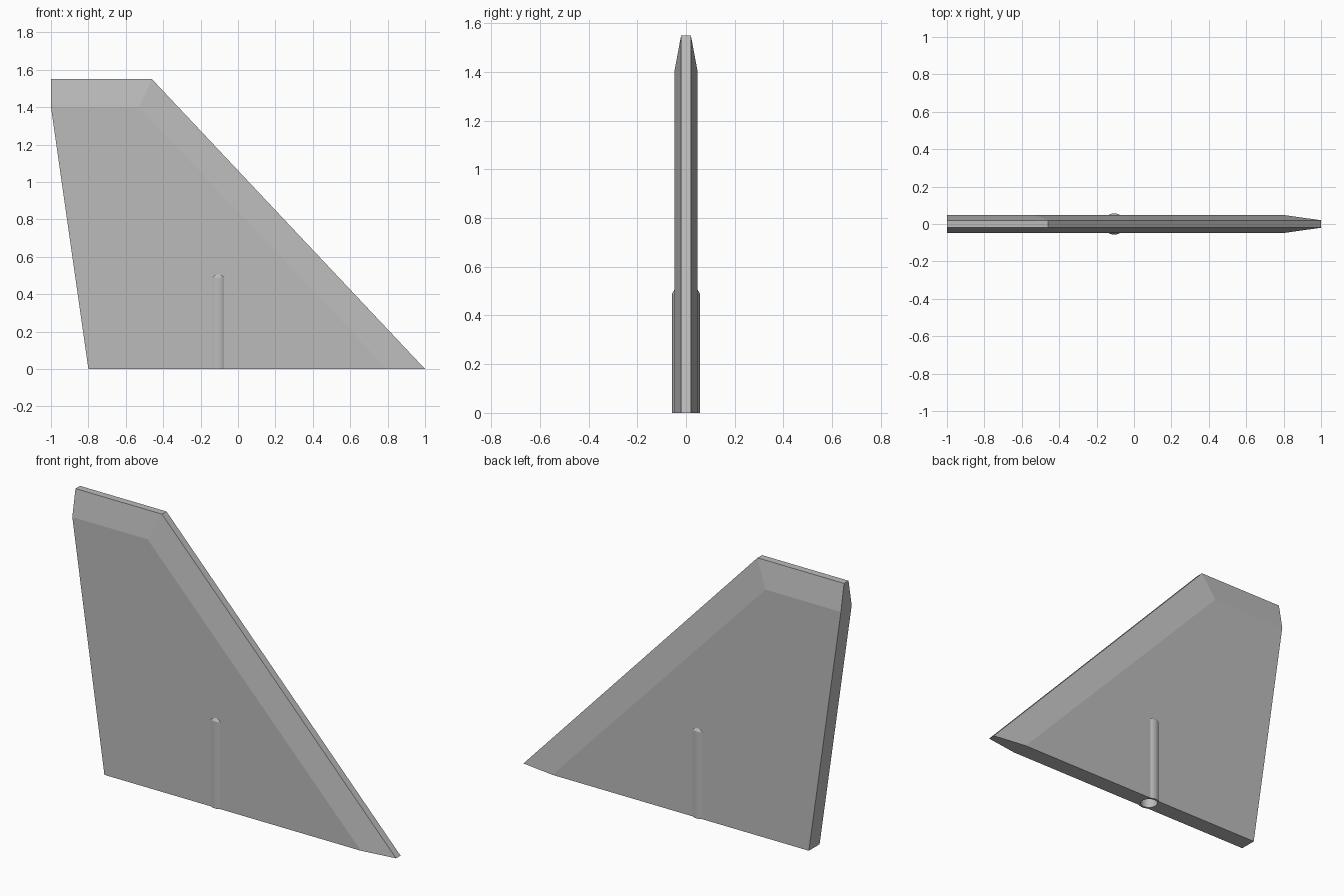
import bpy, bmesh, math

if "Cube" in bpy.data.objects:
    bpy.data.objects.remove(bpy.data.objects["Cube"])

grey = bpy.data.materials.new("light_grey")
grey.use_nodes = True
COLOR = (0.5, 0.5, 0.5, 1)
grey.diffuse_color = COLOR
grey.node_tree.nodes["Principled BSDF"].inputs["Base Color"].default_value = COLOR


def add_object(name, bm):
    bmesh.ops.recalc_face_normals(bm, faces=bm.faces)
    mesh = bpy.data.meshes.new(name)
    bm.to_mesh(mesh)
    bm.free()
    mesh.materials.append(grey)
    ob = bpy.data.objects.new(name, mesh)
    bpy.context.collection.objects.link(ob)
    return ob


def rod(name, rings, sides=32):
    """Closed upright round bar from (radius, height) rings."""
    bm = bmesh.new()
    loops = []
    for r, z in rings:
        loops.append([bm.verts.new((PIN_X + r * math.cos(math.tau * i / sides),
                                    r * math.sin(math.tau * i / sides), z))
                      for i in range(sides)])
    for low, high in zip(loops, loops[1:]):
        for i in range(sides):
            j = (i + 1) % sides
            bm.faces.new((low[i], low[j], high[j], high[i]))
    bm.faces.new(loops[0])
    bm.faces.new(loops[-1])
    return add_object(name, bm)


PIN_X = -0.105
THICK, EDGE = 0.048, 0.02      # half thickness of the plate and of its thin rim

# Fin: flat plateau on each side, sloping to a thin leading edge and tip
plateau = [(-0.8, 0), (0.8, 0), (-0.53, 1.4), (-1, 1.4)]
rim = [(1, 0), (-0.46, 1.55), (-1, 1.55)]
bm = bmesh.new()
sides = []
for s in (-1, 1):
    a, b, c, d = [bm.verts.new((x, s * THICK, z)) for x, z in plateau]
    e, f, g = [bm.verts.new((x, s * EDGE, z)) for x, z in rim]
    for face in ((a, b, c, d), (b, e, f, c), (d, c, f, g)):
        bm.faces.new(face)
    sides.append([a, b, e, f, g, d])
front, back = sides
bm.faces.new((front[0], front[1], front[2], back[2], back[1], back[0]))   # root
bm.faces.new((front[2], front[3], back[3], back[2]))                      # leading edge
bm.faces.new((front[3], front[4], back[4], back[3]))                      # tip
bm.faces.new((front[4], front[5], back[5], back[4]))                      # upper trailing edge
bm.faces.new((front[5], front[0], back[0], back[5]))                      # trailing edge
fin = add_object("fin", bm)

# Mounting sleeve bulging out of both sides, with a chamfered top
sleeve = rod("mounting_sleeve", [(0.057, 0), (0.057, 0.49), (0.047, 0.507)])

# Socket bored up from the root through fin and sleeve
cutter = rod("socket_cutter", [(0.045, -0.1), (0.045, 0.48)])
cutter.hide_render = True
cutter.hide_viewport = True
for ob in (fin, sleeve):
    cut = ob.modifiers.new("socket", "BOOLEAN")
    cut.operation = "DIFFERENCE"
    cut.solver = "EXACT"
    cut.object = cutter

# Smooth the round sleeve only; the fin stays faceted
bpy.ops.object.select_all(action="DESELECT")
sleeve.select_set(True)
bpy.context.view_layer.objects.active = sleeve
bpy.ops.object.shade_smooth_by_angle(angle=math.radians(30))
